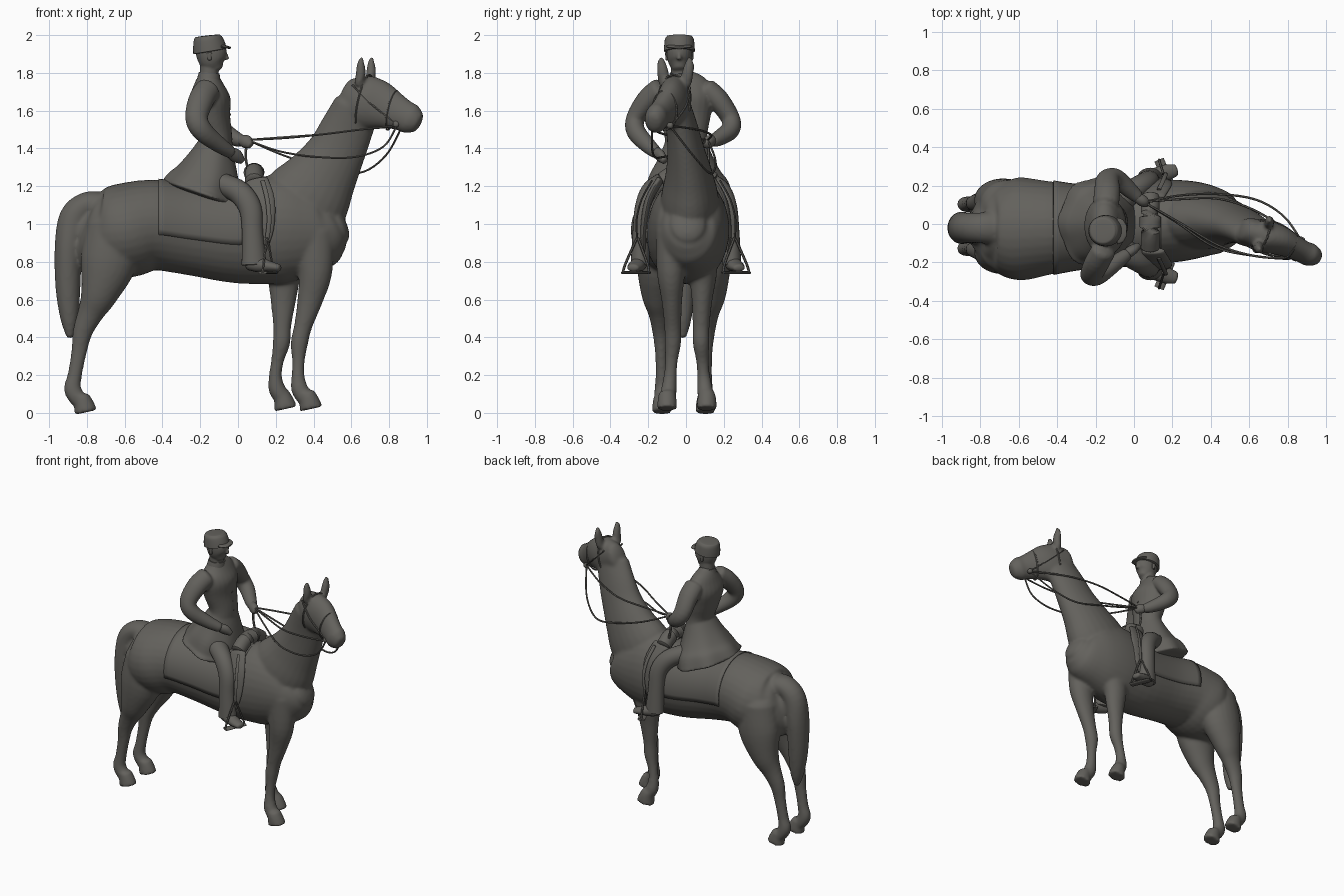
import bpy, bmesh
from math import sin, cos, pi, radians
from mathutils import Vector

BRONZE = bpy.data.materials.new("dark_stone")
BRONZE.diffuse_color = (.125, .12, .108, 1)


def spline(rows, sub):
    """Catmull-Rom samples through rows of numbers."""
    out = []
    for i in range(len(rows) - 1):
        p = [rows[max(i - 1, 0)], rows[i], rows[i + 1], rows[min(i + 2, len(rows) - 1)]]
        for k in range(sub):
            t = k / sub
            out.append([0.5 * (2 * b + (c - a) * t + (2 * a - 5 * b + 4 * c - d) * t * t
                               + (3 * b - a - 3 * c + d) * t ** 3) for a, b, c, d in zip(*p)])
    return out + [list(rows[-1])]


def frame(t):
    t = t.normalized()
    ref = Vector((1, 0, 0)) if abs(t.y) > 0.97 else Vector((0, 1, 0))
    s = (ref - t * ref.dot(t)).normalized()
    return t, s, t.cross(s)


def add_mesh(name, verts, faces):
    me = bpy.data.meshes.new(name)
    me.from_pydata(verts, [], faces)
    bm = bmesh.new()
    bm.from_mesh(me)
    bmesh.ops.recalc_face_normals(bm, faces=bm.faces)
    bm.to_mesh(me)
    bm.free()
    me.materials.append(BRONZE)
    ob = bpy.data.objects.new(name, me)
    bpy.context.collection.objects.link(ob)
    return ob


def loft(name, rows, n=24, sub=4, cap=0.5, fold=0.0):
    """Closed tube; rows are x, y, z, in-plane radius, sideways radius."""
    S = spline(rows, sub)
    P = [Vector(r[:3]) for r in S]
    rings = []
    for i, r in enumerate(S):
        t, s, u = frame(P[min(i + 1, len(P) - 1)] - P[max(i - 1, 0)])
        rings.append((P[i], s, u, max(r[3], 0.003), max(r[4], 0.003), i / (len(S) - 1), t))

    def dome(ring, sign):
        c, s, u, a, b, f, t = ring
        return [(c + t * sign * cap * min(a, b) * sin(q), s, u, a * cos(q), b * cos(q), f, t)
                for q in (0.5, 0.95, 1.3)]
    if cap:
        rings = dome(rings[0], -1)[::-1] + rings + dome(rings[-1], 1)
    verts = []
    for c, s, u, a, b, f, t in rings:
        for k in range(n):
            q = 2 * pi * k / n
            w = 1 + fold * f * sin(7 * q)
            verts.append(c + u * a * w * sin(q) + s * b * w * cos(q))
    m = len(rings)
    faces = [(i * n + k, i * n + (k + 1) % n, (i + 1) * n + (k + 1) % n, (i + 1) * n + k)
             for i in range(m - 1) for k in range(n)]
    faces += [tuple(range(n)), tuple(range((m - 1) * n, m * n))]
    return add_mesh(name, verts, faces)


def wire(name, pts, r=0.006, sub=6):
    return loft(name, [(*p, r, r) for p in pts], n=6, sub=sub, cap=0)


def fuse(name, parts, voxel, smooth):
    """Join parts into one sculpted skin."""
    bpy.ops.object.select_all(action='DESELECT')
    for o in parts:
        o.select_set(True)
    bpy.context.view_layer.objects.active = parts[0]
    bpy.ops.object.join()
    ob = parts[0]
    ob.name = name
    m = ob.modifiers.new("skin", 'REMESH')
    m.mode, m.voxel_size, m.use_smooth_shade = 'VOXEL', voxel, True
    m = ob.modifiers.new("soften", 'SMOOTH')
    m.factor, m.iterations = 0.5, smooth


# Horse trunk, neck, head
TRUNK = [(-.82, -.02, .98, .12, .09), (-.79, -.02, .97, .19, .16), (-.72, -.02, .955, .23, .225),
         (-.60, -.025, .965, .25, .268), (-.45, -.02, .995, .24, .245), (-.25, -.015, .97, .24, .215),
         (0, 0, .945, .26, .215), (.20, .015, .97, .29, .215), (.33, .02, .97, .265, .20),
         (.44, .015, .97, .215, .17), (.50, .01, .985, .16, .135), (.525, .01, .995, .11, .10)]
horse = [loft("trunk", TRUNK, n=32)]
horse.append(loft("neck", [(.27, .02, 1.02, .22, .16), (.37, .02, 1.14, .23, .152), (.45, .015, 1.26, .187, .125),
                           (.52, 0, 1.38, .155, .10), (.575, -.02, 1.5, .14, .085), (.63, -.05, 1.62, .125, .075)], cap=.3))
horse.append(loft("head", [(.58, -.03, 1.68, .10, .065), (.66, -.06, 1.65, .14, .085), (.74, -.08, 1.632, .132, .08),
                           (.82, -.115, 1.60, .102, .064), (.88, -.145, 1.572, .084, .058),
                           (.915, -.16, 1.555, .082, .061), (.945, -.17, 1.54, .062, .048)]))
for x, y, lean in ((.65, -.115, -.015), (.705, .0, .018)):
    horse.append(loft("ear", [(x - .01, y, 1.74, .025, .03), (x, y + lean * .5, 1.80, .027, .032),
                              (x, y + lean, 1.85, .02, .025), (x + .004, y + lean, 1.885, .008, .01)], n=12))
# Tail
horse.append(loft("tail", [(-.72, -.02, 1.10, .07, .09), (-.80, -.02, 1.10, .07, .08), (-.868, -.02, 1.03, .08, .08),
                           (-.898, -.02, .87, .073, .085), (-.90, -.02, .66, .066, .07),
                           (-.893, -.02, .50, .048, .05), (-.89, -.02, .405, .02, .025)]))

# Legs and hooves
HIND = [(-.66, .115, .99, .14, .125), (-.685, .135, .80, .15, .115), (-.735, .14, .63, .10, .085),
        (-.78, .13, .53, .07, .058), (-.822, .122, .43, .053, .044), (-.842, .118, .32, .041, .034),
        (-.864, .115, .2, .038, .034), (-.876, .115, .125, .046, .04), (-.845, .115, .07, .044, .042)]
FORE_R = [(.11, .08), (.09, .075), (.068, .055), (.048, .045), (.046, .044), (.034, .034),
          (.034, .034), (.045, .041), (.043, .042)]
FORE_Z = [.96, .75, .6, .46, .37, .28, .2, .13, .08]
FORE_Y = [.085, .085, .08, .075, .075, .082, .088, .095, .1]
FORE_X = {-1: [.40, .41, .382, .345, .325, .32, .318, .325, .352],
          1: [.31, .25, .24, .234, .23, .21, .198, .205, .235]}


def hoof(x, y, z):
    return loft("hoof", [(x - .026, y, z + .085, .042, .044), (x - .01, y, z + .04, .053, .051),
                         (x, y, z - .003, .064, .054)], n=20, cap=0)


for s in (-1, 1):
    horse.append(loft("hind_leg", [(x, s * y - .012, z, a, b) for x, y, z, a, b in HIND]))
    horse.append(loft("front_leg", [(x, s * y + .005, z, a, b) for x, y, z, (a, b)
                                    in zip(FORE_X[s], FORE_Y, FORE_Z, FORE_R)]))
    horse.append(hoof(-.806, s * .115 - .012, .006))
    horse.append(hoof(.387 if s < 0 else .252, s * .105 + .005, .024))
fuse("horse", horse, 0.0105, 7)

# Saddle blanket follows the trunk
rows = [r for r in spline(TRUNK, 6) if -.44 <= r[0] <= .17]
M = 29
grid = []
for x, y, z, a, b in rows:
    for k in range(M):
        q = radians(-12 + 204 * k / (M - 1))
        grid.append((x, y + (b + .002) * cos(q), z + (a + .002) * sin(q)))
blanket = add_mesh("saddle_blanket", grid,
                   [(i * M + k, i * M + k + 1, (i + 1) * M + k + 1, (i + 1) * M + k)
                    for i in range(len(rows) - 1) for k in range(M - 1)])
sol = blanket.modifiers.new("thickness", 'SOLIDIFY')
sol.thickness, sol.offset = .009, 0

# Saddle
loft("saddle_roll", [(.085, -.12, 1.225, .05, .05), (.085, -.04, 1.268, .05, .055),
                     (.085, .06, 1.268, .05, .055), (.085, .14, 1.225, .05, .05)], n=14, cap=.2)
for s in (-1, 1):
    loft("saddle_flap", [(.10, s * .14, 1.23, .06, .02), (.12, s * .2, 1.12, .075, .02),
                         (.12, s * .225, .98, .07, .016), (.10, s * .225, .86, .05, .012)])

# Rider coat: torso, skirt, arms
coat = [loft("torso", [(-.13, 0, 1.34, .10, .13), (-.118, 0, 1.45, .088, .112), (-.138, -.005, 1.56, .098, .135),
                       (-.15, -.01, 1.66, .11, .155), (-.155, -.015, 1.735, .08, .135),
                       (-.155, -.028, 1.79, .05, .065)]),
        loft("skirt", [(-.12, 0, 1.43, .088, .112), (-.138, 0, 1.34, .13, .15), (-.16, 0, 1.25, .175, .2),
                       (-.18, .005, 1.19, .205, .228), (-.192, .005, 1.155, .215, .242)], n=56, cap=.08, fold=.035),
        loft("right_arm", [(-.16, -.14, 1.71, .068, .06), (-.195, -.205, 1.655, .068, .058), (-.22, -.267, 1.56, .06, .05),
                           (-.185, -.265, 1.49, .055, .05), (-.10, -.205, 1.42, .043, .043),
                           (-.04, -.16, 1.38, .034, .034)]),
        loft("left_arm", [(-.145, .11, 1.71, .068, .06), (-.14, .172, 1.655, .068, .058), (-.135, .235, 1.56, .06, .05),
                          (-.09, .235, 1.5, .053, .05), (-.02, .175, 1.455, .042, .042), (.02, .14, 1.44, .033, .033)])]
fuse("rider_coat", coat, 0.009, 3)
loft("right_hand", [(-.05, -.165, 1.385, .027, .027), (-.01, -.135, 1.36, .036, .026), (.02, -.115, 1.335, .02, .018)], n=12)
loft("left_hand", [(.01, .145, 1.445, .027, .027), (.045, .12, 1.435, .035, .03), (.065, .105, 1.42, .024, .02)], n=12)
for i, x in enumerate((-.036, -.041, -.044, -.046)):
    wire("coat_button", [(x - .01, -.004 * i, 1.45 + .065 * i), (x + .006, -.004 * i, 1.45 + .065 * i)], .007, 1)

# Rider head, cap
face = [loft("neck", [(-.155, -.028, 1.74, .05, .05), (-.15, -.03, 1.86, .05, .05)]),
        loft("skull", [(-.12, -.035, 1.825, .045, .04), (-.135, -.035, 1.86, .07, .06),
                       (-.142, -.035, 1.91, .082, .067), (-.147, -.035, 1.955, .07, .06)]),
        loft("nose", [(-.068, -.036, 1.905, .01, .01), (-.06, -.036, 1.875, .014, .013)], n=12)]
fuse("rider_head", face, .006, 2)
loft("collar", [(-.155, -.028, 1.765, .062, .066), (-.152, -.028, 1.80, .055, .057)], cap=0)
for s in (-1, 1):
    loft("rider_ear", [(-.15, -.035 + s * .065, 1.87, .01, .008), (-.153, -.035 + s * .068, 1.905, .015, .008)], n=10)
loft("cap", [(-.148, -.035, 1.915, .09, .082), (-.154, -.035, 1.95, .085, .08), (-.16, -.035, 1.98, .076, .076),
             (-.162, -.035, 1.995, .066, .066)], n=32, cap=.05)
loft("cap_visor", [(-.088, -.036, 1.94, .012, .07), (-.058, -.036, 1.936, .008, .058),
                   (-.04, -.036, 1.933, .006, .03)], cap=.3)

# Rider legs, boots, stirrups
for s in (-1, 1):
    loft("rider_leg", [(-.08, s * .12, 1.21, .06, .07), (.01, s * .185, 1.165, .062, .058), (.066, s * .222, 1.08, .06, .05),
                       (.077, s * .236, .95, .056, .047), (.085, s * .243, .785, .066, .05)], cap=.1)
    loft("boot", [(.06, s * .24, .79, .035, .036), (.11, s * .252, .785, .04, .04), (.17, s * .268, .775, .028, .042),
                  (.215, s * .28, .768, .02, .032)], n=16, cap=.6)
    a, b, top = (.19, s * .195, .742), (.13, s * .335, .742), (.155, s * .258, .925)
    loft("stirrup_plate", [(*a, .008, .026), (*b, .008, .026)], n=12, sub=2, cap=0)
    wire("stirrup_loop", [a, (.18, s * .205, .79), (.162, s * .245, .9), top, (.15, s * .272, .9),
                          (.135, s * .32, .79), b], .007)
    loft("stirrup_strap", [(*top, .012, .005), (.165, s * .262, 1.02, .012, .005),
                           (.155, s * .235, 1.13, .012, .005), (.13, s * .18, 1.23, .012, .005)], n=8, cap=0)

# Bridle bands around the head
t, sd, up = frame(Vector((.88, -.33, -.2)))
for c, a, b in (((.815, -.112, 1.602), .105, .068), ((.665, -.062, 1.65), .143, .089)):
    wire("bridle_band", [Vector(c) + up * a * sin(k * pi / 8) + sd * b * cos(k * pi / 8) for k in range(17)], .006, 2)
for s in (-1, 1):
    side = sd * s
    pts = [Vector((.63, -.05, 1.73)) + side * .075, Vector((.72, -.077, 1.64)) + side * .086,
           Vector((.80, -.105, 1.57)) + side * .068, Vector((.855, -.13, 1.525)) + side * .05]
    wire("cheek_strap", pts, .006)
    loft("bit_ring", [(*(pts[-1] - side * .01), .017, .017), (*(pts[-1] + side * .008), .017, .017)], n=12, sub=1)

# Reins
near, far = Vector((.84, -.178, 1.52)), Vector((.87, -.085, 1.52))
hand = Vector((.05, .115, 1.445))
wire("rein", [hand, (.25, .0, 1.455), (.45, -.115, 1.475), (.65, -.17, 1.50), near])
wire("rein", [hand, (.22, .01, 1.385), (.42, -.12, 1.355), (.62, -.165, 1.355), (.77, -.18, 1.41), near])
wire("rein", [hand, (.25, .13, 1.46), (.45, .13, 1.475), (.65, .06, 1.50), far])
wire("rein", [hand, (.25, .15, 1.36), (.45, .155, 1.30), (.64, .125, 1.27), (.78, .04, 1.36), far])
wire("rein_end", [hand, (.04, .12, 1.36), (.055, .12, 1.28)], .008)

# Smooth shading with crisp rims
bpy.ops.object.select_all(action='SELECT')
bpy.context.view_layer.objects.active = blanket
bpy.ops.object.shade_smooth_by_angle(angle=radians(45))
